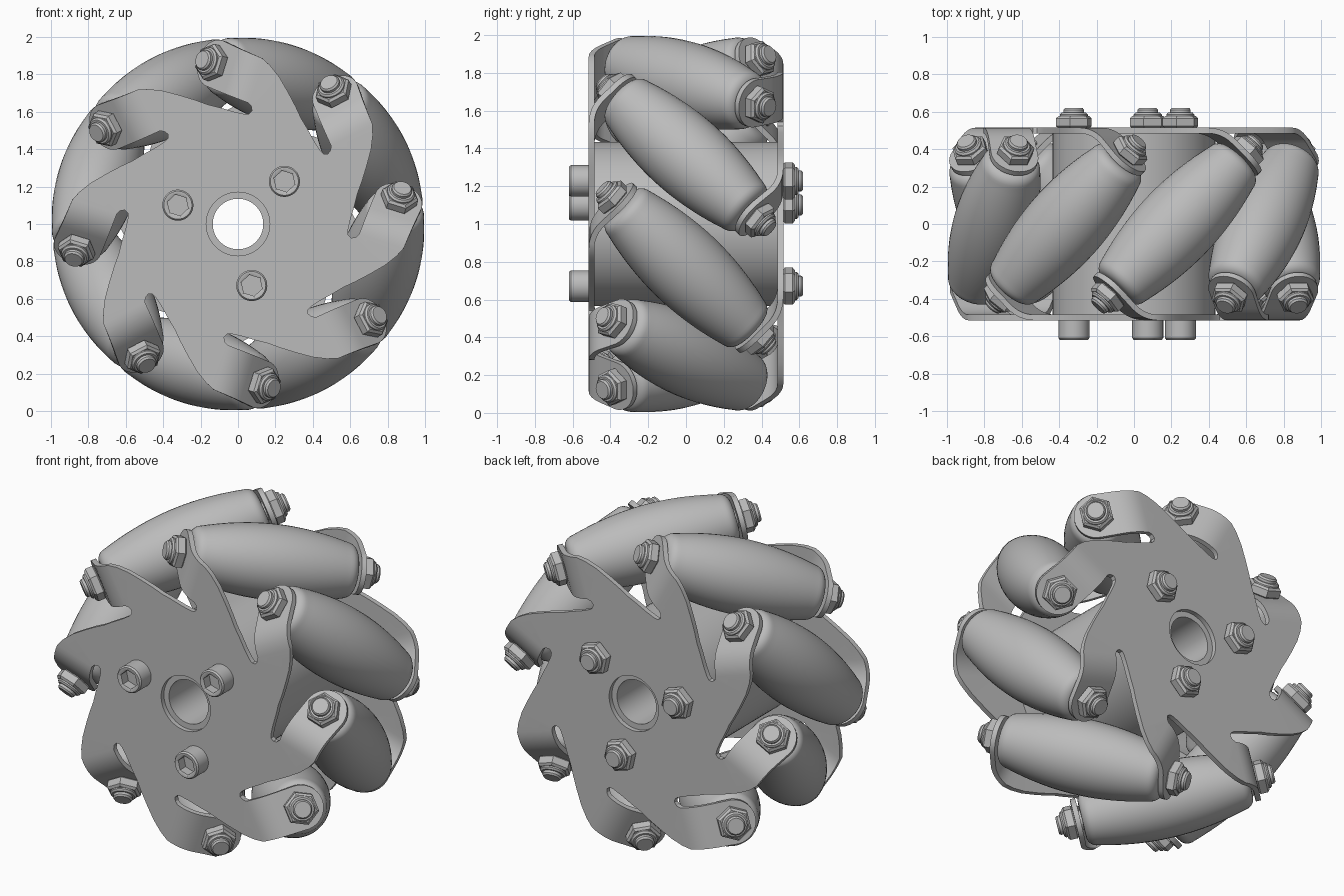
import bpy, bmesh
from math import sin, cos, pi, radians, sqrt, tan
from mathutils import Matrix, Vector

if "Cube" in bpy.data.objects:
    bpy.data.objects.remove(bpy.data.objects["Cube"], do_unlink=True)

steel = bpy.data.materials.new("mid_grey")
steel.use_nodes = True
GREY = (0.5, 0.5, 0.5, 1)
steel.diffuse_color = GREY
steel.node_tree.nodes["Principled BSDF"].inputs["Base Color"].default_value = GREY

# Wheel space: x right, y up, z along the axle toward the front
WORLD = Matrix.Translation((0, 0, 1)) @ Matrix.Rotation(pi / 2, 4, 'X')
COUNT = 8
STEP = 2 * pi / COUNT
PHASE = radians(27.8)
AXIS_R = 0.783          # wheel axle to roller axle
TAB_S = 0.51            # tab position along the roller axle
PLATE_F = 0.50          # plate middle plane
FLIP = Matrix.Rotation(pi, 4, 'X')


def spin_z(a):
    return Matrix.Rotation(a, 4, 'Z')


def revolve(bm, profile, segs, mat, closed=False):
    """Lathe (radius, z) points; a third entry makes that ring hexagonal."""
    rings = []
    for p in profile:
        ring = []
        for i in range(segs):
            a = 2 * pi * i / segs
            r = p[0]
            if len(p) > 2:
                r *= cos(pi / 6) / cos(a % (pi / 3) - pi / 6)
            ring.append(bm.verts.new(mat @ Vector((r * cos(a), r * sin(a), p[1]))))
        rings.append(ring)
    pairs = list(zip(rings, rings[1:]))
    if closed:
        pairs.append((rings[-1], rings[0]))
    for a, b in pairs:
        for i in range(segs):
            j = (i + 1) % segs
            bm.faces.new((a[i], a[j], b[j], b[i]))


def finish(name, bm, thickness=0):
    bmesh.ops.remove_doubles(bm, verts=bm.verts, dist=1e-5)
    bmesh.ops.recalc_face_normals(bm, faces=bm.faces)
    bm.transform(WORLD)
    mesh = bpy.data.meshes.new(name)
    bm.to_mesh(mesh)
    bm.free()
    mesh.materials.append(steel)
    ob = bpy.data.objects.new(name, mesh)
    bpy.context.collection.objects.link(ob)
    bpy.ops.object.select_all(action='DESELECT')
    ob.select_set(True)
    bpy.context.view_layer.objects.active = ob
    if thickness:
        mod = ob.modifiers.new("Sheet", 'SOLIDIFY')
        mod.thickness = thickness
        mod.offset = 0
        bpy.ops.object.modifier_apply(modifier=mod.name)
    bpy.ops.object.shade_smooth_by_angle(angle=radians(30))
    return ob


def nut_with_tip(bm, mat):
    revolve(bm, [(0, 0), (.09, 0), (.1, .008), (.1, .05), (.086, .062), (0, .062)], 6, mat)
    revolve(bm, [(0, .05), (.075, .05), (.075, .07), (.066, .08), (.055, .08),
                 (.055, .095), (.047, .105), (0, .105)], 24, mat)


# Bent sheet plates: swirl outline with a folded tab for each roller
FOLD_R = 0.2
FOLD_T = TAB_S * sqrt(2) - PLATE_F - FOLD_R * tan(pi / 8)
FOLD_L = FOLD_R * pi / 4
TAB_C = FOLD_L + (TAB_S / sqrt(2) - FOLD_T - FOLD_R * sin(pi / 4)) * sqrt(2)
TAB_R = 0.13
U_IN, U_OUT = 0.635, 0.885
petal = [(.60, -.20), (.64, -.155), (.69, -.11), (.75, -.05), (.815, .02),
         (.86, .085), (U_OUT, FOLD_T), (U_IN, FOLD_T), (.622, .118),
         (.60, .108), (.58, .118), (.572, .14), (.567, .2)]


def fold(u, w):
    """Place a point of the tab, w measured along the sheet from the fold."""
    a = min(w, FOLD_L) / FOLD_R
    rest = max(w - FOLD_L, 0) / sqrt(2)
    return Vector((u, FOLD_T + FOLD_R * sin(a) + rest,
                   PLATE_F - FOLD_R * (1 - cos(a)) - rest))


def tab_sections():
    rows = []
    for i in range(8):
        w = FOLD_L * i / 6 if i < 7 else (FOLD_L + TAB_C) / 2
        k = w / TAB_C
        rows.append((U_IN + (AXIS_R - TAB_R - U_IN) * k,
                     U_OUT + (AXIS_R + TAB_R - U_OUT) * k, w))
    for i in range(9):
        a = pi / 2 * i / 8
        rows.append((AXIS_R - TAB_R * cos(a), AXIS_R + TAB_R * cos(a), TAB_C + TAB_R * sin(a)))
    return rows


def build_plate(name, place):
    bm = bmesh.new()
    outline = [spin_z(PHASE + k * STEP) @ Vector((u, t, PLATE_F))
               for k in range(COUNT) for u, t in petal]
    hole = [Vector((.17 * cos(i * pi / 24), .17 * sin(i * pi / 24), PLATE_F)) for i in range(48)]
    edges = []
    for loop in (outline, hole):
        vs = [bm.verts.new(p) for p in loop]
        edges += [bm.edges.new((vs[i - 1], vs[i])) for i in range(len(vs))]
    bmesh.ops.triangle_fill(bm, edges=edges, use_beauty=True, normal=(0, 0, 1))
    for k in range(COUNT):
        m = spin_z(PHASE + k * STEP)
        rows = [[bm.verts.new(m @ fold(u, w)) for u in (a, b)] for a, b, w in tab_sections()]
        for p, q in zip(rows, rows[1:]):
            bm.faces.new((p[0], p[1], q[1], q[0]))
    bm.transform(place)
    finish(name, bm, 0.03)


build_plate("front_plate", Matrix.Identity(4))
build_plate("back_plate", spin_z(PHASE) @ FLIP @ spin_z(-PHASE))

# Hub drum with axle bore
bm = bmesh.new()
revolve(bm, [(.135, -.487), (.435, -.487), (.435, .487), (.135, .487)], 64,
        Matrix.Identity(4), closed=True)
finish("hub_drum", bm)

# Barrel profile: its outer envelope follows the unit wheel radius
half = []
for i in range(13):
    s = .425 * i / 12
    half.append((1 - sqrt(AXIS_R ** 2 + s * s / 2), s))
for i in range(1, 7):
    a = pi / 2 * i / 6
    half.append((.1 + .06 * cos(a), .425 + .06 * sin(a)))
half.append((0, .485))
barrel = [(r, -s) for r, s in reversed(half[1:])] + half

# Rollers with their axles and end nuts
for k in range(COUNT):
    place = (spin_z(PHASE + k * STEP) @ Matrix.Translation((AXIS_R, 0, 0))
             @ Matrix.Rotation(-pi / 4, 4, 'X'))
    bm = bmesh.new()
    revolve(bm, barrel, 40, place)
    finish(f"roller_{k + 1}", bm)
    bm = bmesh.new()
    revolve(bm, [(0, -.55), (.055, -.55), (.055, .55), (0, .55)], 24, place)
    for side in (Matrix.Identity(4), FLIP):
        nut_with_tip(bm, place @ side @ Matrix.Translation((0, 0, .524)))
    finish(f"roller_axle_{k + 1}", bm)

# Through bolts: socket heads in front, nuts behind
for k in range(3):
    spot = spin_z(radians(42.6 + 120 * k)) @ Matrix.Translation((.337, 0, 0))
    bm = bmesh.new()
    revolve(bm, [(0, .5), (.083, .5), (.083, .61), (.075, .62), (.062, .62),
                 (.058, .615, "hex"), (.058, .56, "hex"), (0, .56)], 48, spot)
    nut_with_tip(bm, spot @ FLIP @ Matrix.Translation((0, 0, .515)))
    finish(f"hub_bolt_{k + 1}", bm)
